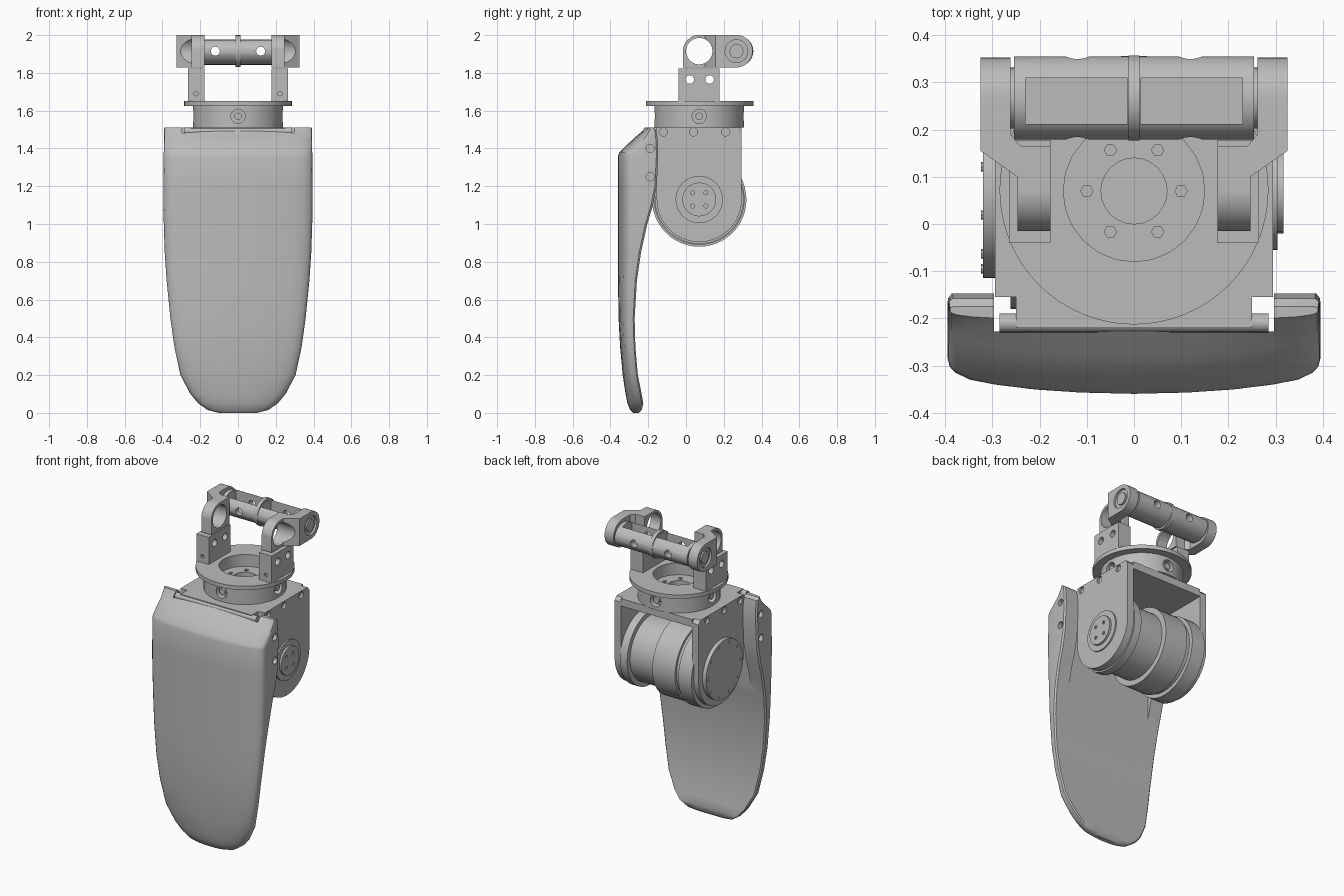
import bpy, bmesh
from math import sin, cos, pi, radians

cube = bpy.data.objects.get("Cube")
if cube:
    bpy.data.objects.remove(cube, do_unlink=True)

grey = bpy.data.materials.new("plain_grey")
grey.use_nodes = True
tone = (0.5, 0.5, 0.5, 1)
grey.diffuse_color = tone
grey.node_tree.nodes["Principled BSDF"].inputs["Base Color"].default_value = tone
parts = []


def finish(name, bm):
    bmesh.ops.recalc_face_normals(bm, faces=bm.faces)
    mesh = bpy.data.meshes.new(name)
    bm.to_mesh(mesh)
    bm.free()
    mesh.materials.append(grey)
    ob = bpy.data.objects.new(name, mesh)
    bpy.context.collection.objects.link(ob)
    parts.append(ob)
    return ob


def loft(name, rings):
    """Skin a list of closed rings and cap both ends."""
    bm = bmesh.new()
    rows = [[bm.verts.new(p) for p in ring] for ring in rings]
    count = len(rows[0])
    for low, high in zip(rows, rows[1:]):
        for i in range(count):
            j = (i + 1) % count
            bm.faces.new((low[i], low[j], high[j], high[i]))
    bm.faces.new(rows[0])
    bm.faces.new(rows[-1])
    return finish(name, bm)


def prism(name, axis, outline, lo, hi):
    """Extrude an outline along an axis; the outline uses the other two axes."""
    place = {"x": lambda a, b, d: (d, a, b),
             "y": lambda a, b, d: (a, d, b),
             "z": lambda a, b, d: (a, b, d)}[axis]
    return loft(name, [[place(a, b, d) for a, b in outline] for d in (lo, hi)])


def arc(a, b, r, start=0, end=360, steps=48, stretch=1):
    closed = end - start == 360
    total = steps if closed else steps + 1
    angles = [radians(start + (end - start) * i / steps) for i in range(total)]
    return [(a + r * cos(t), b + r * stretch * sin(t)) for t in angles]


def disc(name, axis, a, b, r, lo, hi, **options):
    return prism(name, axis, arc(a, b, r, **options), lo, hi)


def box(name, x, y, z):
    return prism(name, "z", [(x[0], y[0]), (x[1], y[0]), (x[1], y[1]), (x[0], y[1])], *z)


def boolean(target, *cutters, mode="DIFFERENCE"):
    bpy.context.view_layer.objects.active = target
    for cutter in cutters:
        mod = target.modifiers.new("cut", "BOOLEAN")
        mod.operation, mod.solver, mod.object = mode, "EXACT", cutter
        bpy.ops.object.modifier_apply(modifier=mod.name)
        parts.remove(cutter)
        bpy.data.objects.remove(cutter, do_unlink=True)


# Front guard: rows of height, half width, front y, back y
rows = [(0, .10, -.28, -.25), (.015, .16, -.295, -.235), (.05, .21, -.31, -.226),
        (.1, .252, -.32, -.235), (.2, .305, -.335, -.255), (.35, .337, -.349, -.268),
        (.5, .358, -.357, -.272), (.7, .378, -.36, -.26), (.85, .388, -.36, -.238),
        (1, .393, -.36, -.205), (1.1, .395, -.36, -.175), (1.2, .395, -.36, -.155),
        (1.36, .394, -.36, -.147), (1.38, .393, -.353, -.147), (1.45, .392, -.28, -.15),
        (1.495, .392, -.228, -.158), (1.51, .39, -.205, -.175)]
# Width fraction and setback of the bulged front
bulge = [(0, 0), (.3, .003), (.55, .01), (.75, .02), (.88, .03), (.96, .045), (.99, .058), (1, .075)]
rings = []
for z, w, front, back in rows:
    k = min(1, (back - front) / .11)
    half = [(f * w, front + s * k) for f, s in bulge]
    half += [(w, back - .01 * k), (w - .008, back), (.55 * w, back)]
    mirrored = [(-x, y) for x, y in reversed(half[1:])]
    rings.append([(x, y, z) for x, y in half + mirrored])
guard = loft("front_guard", rings)
boolean(guard, box("recess", (-.297, .297), (-.228, 0), (.8, 1.6)))
for side in (1, -1):
    for z in (1.4, 1.25):
        boolean(guard, disc("hole", "x", -.19, z, .022, side * .37, side * .45, steps=12))

# Motor housing
cy, cz = .07, 1.13
box("housing_top", (-.25, .25), (-.22, .295), (1.465, 1.512))
disc("hinge_bar", "x", -.21, 1.49, .02, -.285, .285, steps=16)
outline = arc(cy, cz, .225, 180, 360) + [(.295, 1.49), (.275, 1.512), (-.155, 1.512)]
for side, label in ((1, "left"), (-1, "right")):
    plate = prism(label + "_side_plate", "x", outline, side * .25, side * .295)
    for y in (-.12, .04, .21):
        boolean(plate, disc("hole", "x", y, 1.487, .022, side * .28, side * .4, steps=12))

# Motor drum, stepped along x
for name, r, lo, hi in (("gear_ring", .25, -.262, -.17), ("drum_groove", .225, -.17, -.14),
                        ("drum_body", .24, -.14, .02), ("motor_can", .205, .02, .2),
                        ("motor_flange", .235, .2, .25), ("drive_cap", .185, -.32, -.295),
                        ("bearing_collar", .125, .295, .304)):
    disc(name, "x", cy, cz, r, lo, hi)
cap = disc("bearing_cap", "x", cy, cz, .09, .304, .317, steps=20)
for y in (-.035, .035):
    for z in (-.035, .035):
        boolean(cap, disc("hole", "x", cy + y, cz + z, .011, .308, .4, steps=8))
for i in range(10):
    t = i * pi / 5
    disc("drive_cap_bolt", "x", cy + .165 * cos(t), cz + .165 * sin(t), .01, -.324, -.32, steps=8)

# Turntable with recessed floor, bolts and central bore
table = disc("turntable_drum", "z", 0, cy, .238, 1.512, 1.625, steps=64)
flange = disc("turntable_flange", "z", 0, .072, .285, 1.625, 1.65, steps=64)
boolean(flange, disc("opening", "z", 0, cy, .15, 1.6, 1.7, steps=24))
boolean(table, disc("opening", "z", 0, cy, .15, 1.575, 1.7, steps=24),
        disc("bore", "z", 0, cy, .07, 1.53, 1.7, steps=24))
for i in range(6):
    t = i * pi / 3
    boolean(table, disc("hole", "z", .1 * cos(t), cy + .1 * sin(t), .013, 1.55, 1.7, steps=6))
for s in (1, -1):
    boolean(table,
            disc("hole", "y", 0, 1.57, .038, cy + s * .2, cy + s * .3, steps=16),
            disc("hole", "x", cy, 1.57, .038, s * .2, s * .3, steps=16))
    disc("turntable_pin", "y", 0, 1.57, .02, cy + s * .19, cy + s * .23, steps=12)
    disc("turntable_pin", "x", cy, 1.57, .02, s * .19, s * .23, steps=12)

# Yoke arms: plan shape trimmed by a rounded side shape
bar_y, bar_z = .267, 1.915
plan = [(.177, -.015), (.247, -.015), (.247, .1), (.325, .155), (.325, .36),
        (.262, .36), (.262, .19), (.24, .165), (.177, .165)]
side_shape = arc(bar_y, bar_z, .086, -90, 90, 20) + arc(cy, bar_z, .086, 90, 180, 20)
side_shape.append((cy - .086, bar_z - .086))
for s, label in ((1, "left"), (-1, "right")):
    foot = box(label + "_yoke_foot", sorted((s * .177, s * .265)), (-.04, .178), (1.65, 1.822))
    for y in (.02, .125):
        boolean(foot, disc("hole", "x", y, 1.765, .023, s * .1, s * .4, steps=12))
    boolean(foot, disc("hole", "y", s * .222, 1.69, .012, -.1, 0, steps=8))
    arm = prism(label + "_yoke_arm", "z", [(s * x, y) for x, y in plan], 1.82, 2.01)
    boolean(arm, prism("trim", "x", side_shape, -.4, .4), mode="INTERSECT")
    boolean(arm, disc("eye", "x", cy, bar_z, .07, s * .1, s * .4),
            disc("socket", "x", bar_y, bar_z, .06, s * .312, s * .4, steps=24))
    disc(label + "_pivot_bolt", "x", bar_y, bar_z, .038, s * .3, s * .322, steps=12)
    disc(label + "_pivot_washer", "x", bar_y, bar_z, .065, s * .25, s * .265, steps=32)

# Cross bar with two pockets and through holes
bar = disc("cross_bar", "x", bar_y, bar_z, .088, -.254, .254, steps=24, stretch=.82)
for s in (1, -1):
    boolean(bar, box("pocket", sorted((s * .014, s * .23)), (.212, .31), (1.875, 2.1)),
            disc("hole", "y", s * .12, bar_z, .024, 0, .5, steps=12))
disc("cross_bar_rib", "x", bar_y, bar_z, .09, -.012, .012, steps=24, stretch=.94)

bpy.ops.object.select_all(action="DESELECT")
for ob in parts:
    ob.select_set(True)
bpy.context.view_layer.objects.active = parts[0]
bpy.ops.object.shade_smooth_by_angle(angle=radians(32))
